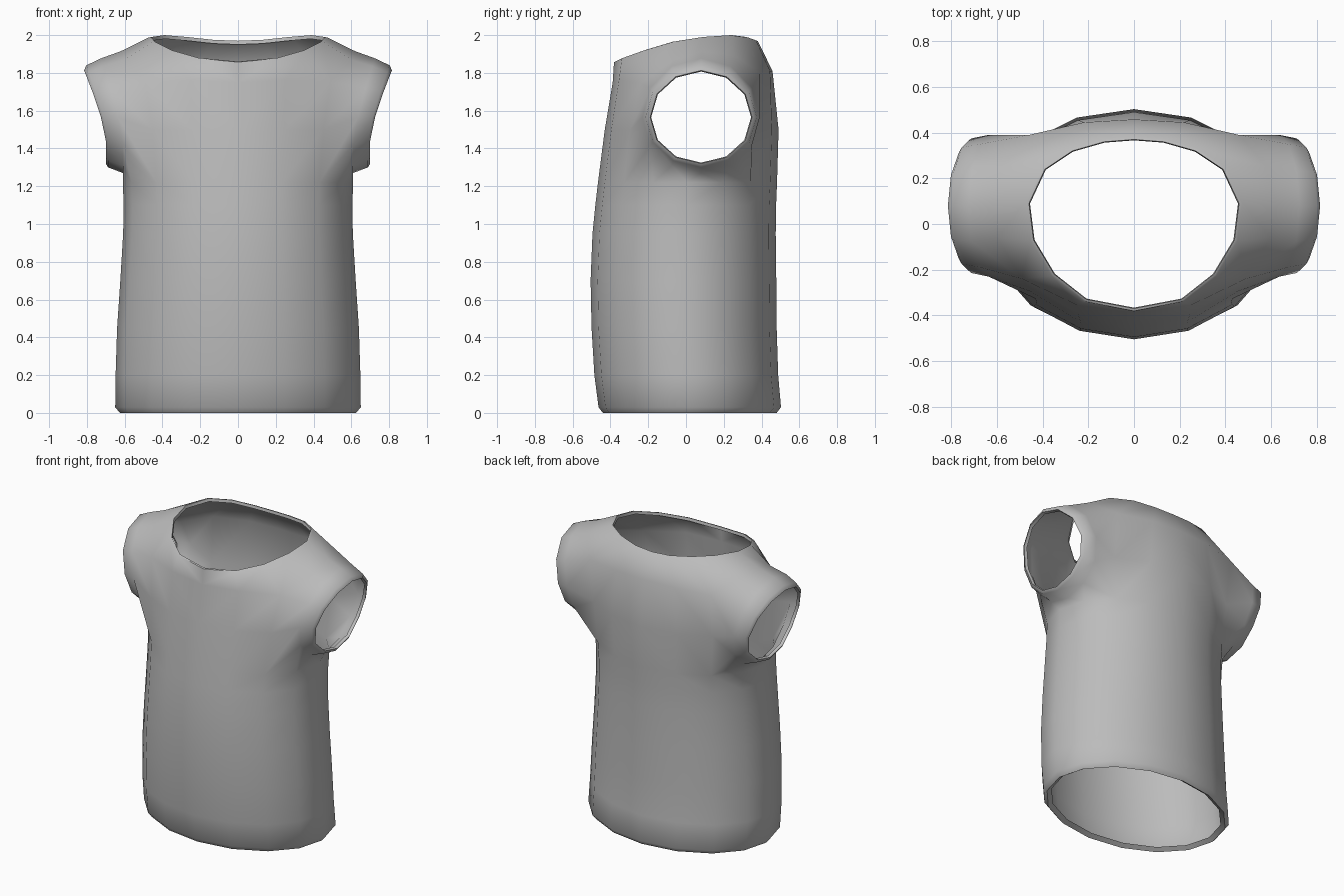
import bpy, bmesh, math

if "Cube" in bpy.data.objects:
    bpy.data.objects.remove(bpy.data.objects["Cube"])

fabric = bpy.data.materials.new("grey_fabric")
fabric.diffuse_color = (0.5, 0.5, 0.5, 1)
fabric.use_nodes = True
fabric.node_tree.nodes["Principled BSDF"].inputs["Base Color"].default_value = fabric.diffuse_color

bm = bmesh.new()


def add_ring(points):
    return [bm.verts.new(p) for p in points]


def half_ellipse(z, rx, front, back):
    """Half ring from centre front, round the right side, to centre back."""
    cy, ry = (front + back) / 2, (back - front) / 2
    pts = []
    for i in range(9):
        a = math.pi * i / 8
        pts.append((rx * math.sin(a) if 0 < i < 8 else 0, cy - ry * math.cos(a), z))
    return pts


def bridge(a, b, skip=(), closed=False):
    n = len(a)
    for i in range(n if closed else n - 1):
        if i not in skip:
            j = (i + 1) % n
            bm.faces.new((a[i], a[j], b[j], b[i]))


# Body: turned-in hem, then rings up to the underarm and chest
body = [(0.02, 0.595, -0.41, 0.45), (0.0, 0.625, -0.44, 0.48), (0.03, 0.65, -0.463, 0.503),
        (0.2, 0.648, -0.485, 0.488), (0.45, 0.64, -0.5, 0.48), (0.7, 0.623, -0.505, 0.478),
        (0.95, 0.608, -0.495, 0.475), (1.1, 0.605, -0.48, 0.477), (1.22, 0.61, -0.466, 0.482),
        (1.5, 0.64, -0.43, 0.49)]
rings = [add_ring(half_ellipse(*r)) for r in body]

# Shoulder ring and neckline
shoulder = [(0, -.388, 1.75), (.25, -.355, 1.76), (.49, -.24, 1.75), (.60, -.06, 1.87),
            (.62, .09, 1.915), (.58, .25, 1.895), (.46, .39, 1.80), (.22, .445, 1.81), (0, .458, 1.81)]
neck = [(0, -.37, 1.86), (.21, -.33, 1.88), (.35, -.22, 1.92), (.44, -.07, 1.965),
        (.46, .09, 1.99), (.39, .24, 2.0), (.27, .32, 1.99), (.13, .36, 1.975), (0, .37, 1.97)]
rings.append(add_ring(shoulder))
rings.append(add_ring([(x * 1.03, y * 1.03, z - 0.003) for x, y, z in neck]))
rings.append(add_ring(neck))
rings.append(add_ring([(x * 0.99, y * 0.99, z - 0.02) for x, y, z in neck]))

# Faces of the body, leaving the armhole open
underarm, shoulder_row = 8, 10
for k in range(len(rings) - 1):
    bridge(rings[k], rings[k + 1], (2, 3, 4, 5) if underarm <= k < shoulder_row else ())

# Sleeve: armhole loop from the top, round the back, to the front
A, B, C = rings[8], rings[9], rings[10]
loop = [C[4], C[5], C[6], B[6], A[6], A[5], A[4], A[3], A[2], B[2], C[2], C[3]]


def sleeve_ring(scale_y, up, down, dx):
    pts = []
    for k in range(12):
        a = math.pi * k / 6
        c = math.cos(a)
        z_tip = 1.565 + 0.25 * c
        x = 0.70 + 0.115 * (max(0, z_tip - 1.45) / 0.365) ** 1.3 + dx
        pts.append((x, 0.08 + 0.27 * scale_y * math.sin(a),
                    1.565 + c * (up if c > 0 else down)))
    return add_ring(pts)


sleeve = [loop, sleeve_ring(1.15, 0.312, 0.295, -0.09), sleeve_ring(1.09, 0.275, 0.265, -0.012),
          sleeve_ring(1.0, 0.248, 0.245, 0.0), sleeve_ring(0.98, 0.242, 0.24, -0.02)]
for a, b in zip(sleeve, sleeve[1:]):
    bridge(a, b, closed=True)

bmesh.ops.recalc_face_normals(bm, faces=bm.faces)
# Make sure the normals point outward at the centre front
bm.faces.ensure_lookup_table()
front = min(bm.faces, key=lambda f: f.calc_center_median().y)
if front.normal.y > 0:
    bmesh.ops.reverse_faces(bm, faces=bm.faces)

mesh = bpy.data.meshes.new("sleeveless_top")
bm.to_mesh(mesh)
bm.free()
mesh.materials.append(fabric)
top = bpy.data.objects.new("sleeveless_top", mesh)
bpy.context.collection.objects.link(top)

# Mirror to the left half and smooth
mirror = top.modifiers.new("mirror", "MIRROR")
mirror.use_clip = True
mirror.merge_threshold = 0.0005
bpy.context.view_layer.objects.active = top
top.select_set(True)
bpy.ops.object.modifier_apply(modifier="mirror")
bpy.ops.object.shade_smooth_by_angle(angle=math.radians(60))
